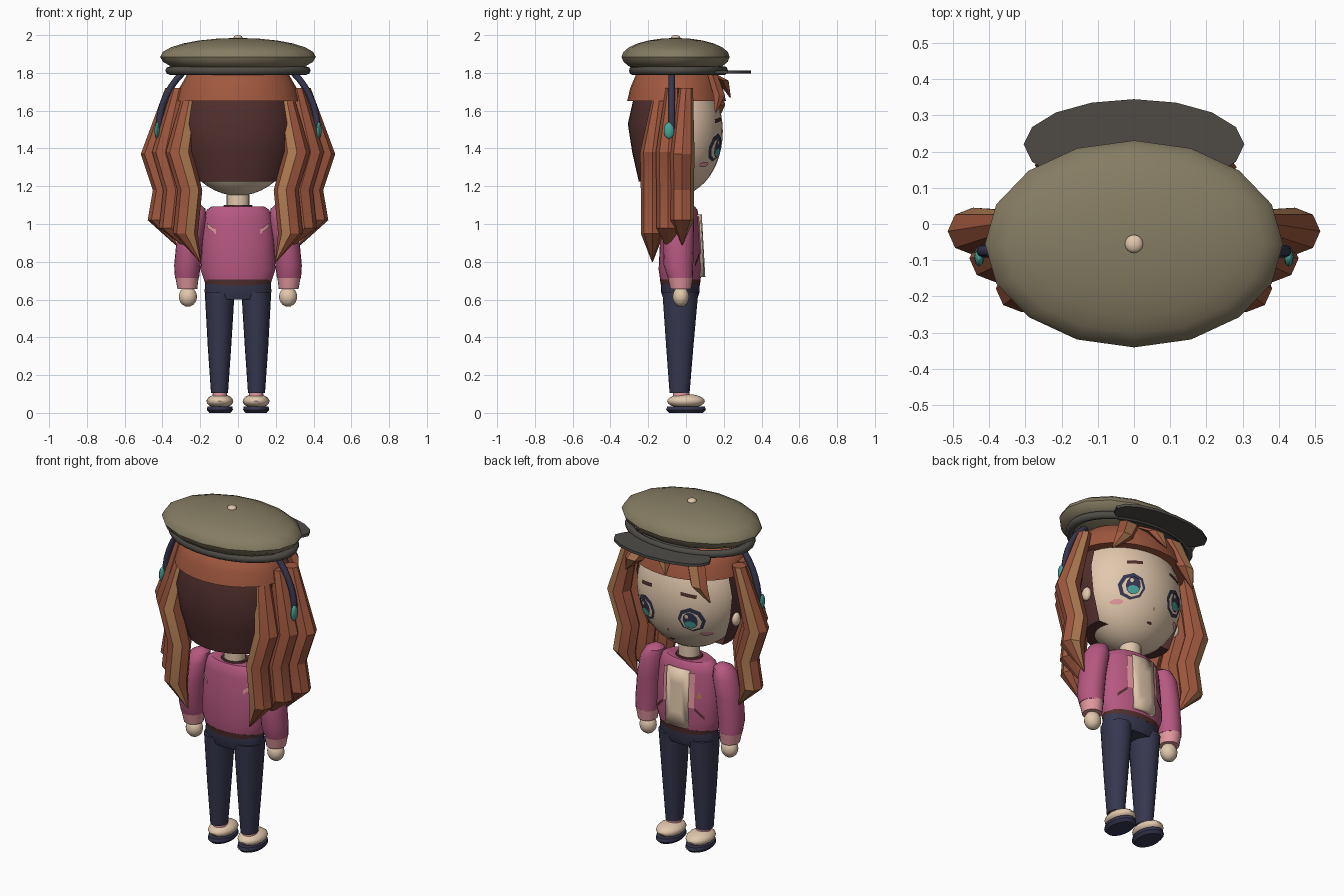
import bpy, bmesh
from math import sin, cos, pi, sqrt, radians

if "Cube" in bpy.data.objects:
    bpy.data.objects.remove(bpy.data.objects["Cube"])


def srgb(r, g, b):
    return tuple(((c / 255 + 0.055) / 1.055) ** 2.4 for c in (r, g, b)) + (1,)


MATS = {}
for name, rgb in dict(olive=(133, 124, 99), charcoal=(78, 75, 70), auburn=(160, 88, 63),
                      maroon=(82, 48, 46), tan=(178, 125, 83), skin=(226, 200, 173),
                      pink=(182, 88, 128), light_pink=(226, 152, 158),
                      navy=(54, 55, 79), teal=(72, 165, 155)).items():
    MATS[name] = bpy.data.materials.new(name)
    MATS[name].diffuse_color = srgb(*rgb)


def finish(name, bm, *mats, angle=40):
    bmesh.ops.recalc_face_normals(bm, faces=bm.faces)
    me = bpy.data.meshes.new(name)
    bm.to_mesh(me)
    bm.free()
    ob = bpy.data.objects.new(name, me)
    bpy.context.collection.objects.link(ob)
    for m in mats:
        me.materials.append(MATS[m])
    bpy.ops.object.select_all(action='DESELECT')
    ob.select_set(True)
    bpy.context.view_layer.objects.active = ob
    bpy.ops.object.shade_smooth_by_angle(angle=radians(angle))
    return ob


def ellipsoid(name, mat, c, r, seg=16, rings=10):
    bm = bmesh.new()
    bmesh.ops.create_uvsphere(bm, u_segments=seg, v_segments=rings, radius=1)
    for v in bm.verts:
        v.co = [c[i] + v.co[i] * r[i] for i in range(3)]
    return finish(name, bm, mat)


def loft(name, rings, mats, n=20, arc=None, stripe=None, angle=40):
    """Elliptical rings (cx, cy, z, rx, ry); stripe lists side columns in the second colour."""
    bm = bmesh.new()
    a0, a1 = arc or (0, 2 * pi)
    cnt = n + 1 if arc else n
    loops = [[bm.verts.new((cx + rx * cos(a0 + (a1 - a0) * i / n),
                            cy + ry * sin(a0 + (a1 - a0) * i / n), z)) for i in range(cnt)]
             for cx, cy, z, rx, ry in rings]
    for lo, hi in zip(loops, loops[1:]):
        for i in range(n):
            j = (i + 1) % cnt
            f = bm.faces.new((lo[i], lo[j], hi[j], hi[i]))
            f.material_index = 1 if stripe and i in stripe else 0
    bm.faces.new(loops[0])
    bm.faces.new(loops[-1])
    return finish(name, bm, *mats, angle=angle)


def decal(name, mat, cx, cz, outline, surf, k):
    """Thin patch following a curved surface y = surf(x, z, k)."""
    bm = bmesh.new()
    vert = lambda dx, dz: bm.verts.new((cx + dx, surf(cx + dx, cz + dz, k), cz + dz))
    mid = vert(0, 0)
    inner, outer = ([vert(x * s, z * s) for x, z in outline] for s in (0.5, 1))
    for i in range(len(outline)):
        j = i - 1
        bm.faces.new((mid, inner[j], inner[i]))
        bm.faces.new((inner[j], outer[j], outer[i], inner[i]))
    return finish(name, bm, mat)


def oval(rx, rz, n=12):
    return [(rx * cos(2 * pi * i / n), rz * sin(2 * pi * i / n)) for i in range(n)]


def bar(w, h, slant=0):
    return [(-w, -h - slant), (0, -h), (w, -h + slant), (w, h + slant), (0, h), (-w, h - slant)]


def torus(name, mat, major, minor, place, n=32, m=8, sweep=2 * pi):
    bm = bmesh.new()
    closed = sweep > 6
    cnt = n if closed else n + 1
    g = [[bm.verts.new(place((major + minor * cos(2 * pi * j / m)) * cos(sweep * i / n),
                             (major + minor * cos(2 * pi * j / m)) * sin(sweep * i / n),
                             minor * sin(2 * pi * j / m))) for j in range(m)] for i in range(cnt)]
    for i in range(n):
        for j in range(m):
            a, b = g[i], g[(i + 1) % cnt]
            bm.faces.new((a[j], b[j], b[(j + 1) % m], a[(j + 1) % m]))
    return finish(name, bm, mat, angle=50)


def face(x, z, k):
    return -0.05 + 0.245 * sqrt(max(0, k * k - (x / 0.31) ** 2 - ((z - 1.49) / 0.34) ** 2))


def chest(x, z, k, side=1):
    d = z - 0.76
    return -0.03 + side * (0.115 - 0.05 * d) * sqrt(max(0, k * k - (x / (0.2 - 0.07 * d)) ** 2))


def back(x, z, k):
    return chest(x, z, k, -1)


# Beret, band, button and brim
ellipsoid('beret', 'olive', (0, -0.055, 1.885), (0.412, 0.286, 0.1), 16, 12)
torus('beret_band', 'charcoal', 0.36, 0.025,
      lambda x, y, z: (x, -0.04 + y * 0.68, 1.812 + z * 0.9))
ellipsoid('beret_button', 'skin', (0, -0.055, 1.985), (0.025, 0.025, 0.015))
loft('beret_brim', [(0, 0.22, 1.796, 0.305, 0.125), (0, 0.22, 1.812, 0.305, 0.125)],
     ['charcoal'], 16)

# Head, neck and hair shells
ellipsoid('head', 'skin', (0, -0.05, 1.49), (0.31, 0.245, 0.34), 32, 24)
loft('neck', [(0, -0.03, 1.06, 0.06, 0.055), (0, -0.03, 1.2, 0.06, 0.055)], ['skin'])
loft('hair_cap', [(0, -0.05, 1.65, 0.33, 0.262), (0, -0.05, 1.72, 0.31, 0.245),
                  (0, -0.05, 1.79, 0.27, 0.215), (0, -0.05, 1.83, 0.18, 0.15)], ['auburn'], 28)
loft('back_hair', [(0, -0.05, 1.225, 0.25, 0.2), (0, -0.05, 1.38, 0.3, 0.235),
                   (0, -0.05, 1.53, 0.322, 0.258), (0, -0.05, 1.655, 0.29, 0.23)],
     ['maroon'], 20, arc=(radians(-195), radians(15)))

# Headband arc with gems at both ends
torus('headband', 'navy', 0.42, 0.017, lambda x, y, z: (x, -0.075 + z, 1.5 + y), 28, 8, pi)

# Fringe spikes: base x, tip x, tip z
for i, (bx, tx, tz) in enumerate([(0.15, 0.28, 1.59), (0.05, -0.03, 1.67), (-0.15, -0.27, 1.54)]):
    mx, mz = (bx + tx) / 2, tz + 0.09
    yt = 0.235 - 1.0 * tx * tx
    loft(f'fringe_{i}', [(tx, yt, tz, 0.004, 0.004), (mx, 0.195 - 0.4 * mx * mx, mz, 0.055, 0.035),
                         (bx, 0.14, 1.79, 0.065, 0.03)], ['auburn', 'tan'], 6, stripe=(1,), angle=25)

# Side locks: y, x and z of each bend, from top to tip
LOCKS = [('front', (0.0, -0.02), (0.345, 0.445, 0.385, 0.412, 0.33), (1.72, 1.37, 1.18, 1.02, 0.89), 1),
         ('middle', (-0.07, -0.095), (0.31, 0.385, 0.33, 0.352, 0.265), (1.72, 1.38, 1.18, 0.98, 0.865), 9),
         ('rear', (-0.135, -0.178), (0.25, 0.312, 0.255, 0.278, 0.2), (1.70, 1.38, 1.18, 0.95, 0.8), 5)]
RADII = (0.04, 0.07, 0.066, 0.066, 0.003)

for s, side in ((1, 'right'), (-1, 'left')):
    for lock, (y0, y1), xs, zs, col in LOCKS:
        rings = [(s * x, y0 if i == 0 else y1, z, r, r * 0.93)
                 for i, (x, z, r) in enumerate(zip(xs, zs, RADII))]
        stripe = (col if s > 0 else {1: 2, 5: 6}.get(col, 9),)
        loft(f'{lock}_lock_{side}', rings, ['auburn', 'tan'], 8, stripe=stripe, angle=25)
    ellipsoid(f'gem_{side}', 'teal', (s * 0.428, -0.09, 1.495), (0.014, 0.028, 0.045), 8, 6)
    ellipsoid(f'ear_{side}', 'skin', (s * 0.305, -0.03, 1.38), (0.022, 0.03, 0.04), 12, 8)

    # Face details
    ex = s * 0.145
    decal(f'eye_rim_{side}', 'navy', ex, 1.405, oval(0.07, 0.075, 8), face, 1.015)
    decal(f'eye_white_{side}', 'skin', ex, 1.4, oval(0.054, 0.057, 8), face, 1.03)
    decal(f'iris_{side}', 'navy', ex, 1.405, oval(0.038, 0.05), face, 1.045)
    decal(f'iris_glow_{side}', 'teal', ex, 1.38, oval(0.03, 0.023), face, 1.06)
    decal(f'eye_glint_{side}', 'skin', ex + 0.014, 1.43, oval(0.01, 0.012, 8), face, 1.06)
    decal(f'brow_{side}', 'maroon', s * 0.135, 1.55, bar(0.042, 0.01, -s * 0.006), face, 1.02)
    decal(f'blush_{side}', 'light_pink', s * 0.2, 1.315, oval(0.028, 0.014), face, 1.02)

    # Arms and hands
    loft(f'sleeve_{side}', [(s * 0.27, -0.03, 0.715, 0.064, 0.066), (s * 0.268, -0.04, 0.78, 0.07, 0.078),
                            (s * 0.255, -0.04, 0.92, 0.07, 0.082), (s * 0.235, -0.035, 1.03, 0.068, 0.078),
                            (s * 0.222, -0.03, 1.08, 0.05, 0.055), (s * 0.215, -0.03, 1.1, 0.02, 0.02)], ['pink'])
    loft(f'cuff_{side}', [(s * 0.268, -0.028, 0.655, 0.052, 0.055), (s * 0.27, -0.03, 0.72, 0.062, 0.067)],
         ['light_pink'])
    ellipsoid(f'hand_{side}', 'skin', (s * 0.265, -0.027, 0.615), (0.048, 0.044, 0.053))

    # Legs, socks and shoes
    loft(f'leg_{side}', [(s * 0.098, -0.034, 0.105, 0.045, 0.053), (s * 0.098, -0.033, 0.35, 0.062, 0.072),
                         (s * 0.097, -0.03, 0.64, 0.079, 0.095)], ['navy'])
    loft(f'sock_{side}', [(s * 0.096, -0.025, 0.07, 0.04, 0.045), (s * 0.096, -0.025, 0.125, 0.036, 0.043)],
         ['light_pink'])
    ellipsoid(f'shoe_{side}', 'skin', (s * 0.096, 0, 0.062), (0.071, 0.1, 0.038))
    loft(f'sole_{side}', [(s * 0.096, 0, 0, 0.056, 0.088), (s * 0.096, 0, 0.016, 0.069, 0.105),
                          (s * 0.096, 0, 0.034, 0.066, 0.1)], ['navy'])

    # Jacket trim
    decal(f'lapel_{side}', 'light_pink', s * 0.085, 0.94, bar(0.016, 0.1), chest, 1.05)
    decal(f'pocket_{side}', 'maroon', s * 0.128, 0.81, bar(0.026, 0.009, -s * 0.025), chest, 1.03)
    decal(f'back_mark_{side}', 'light_pink', s * 0.14, 0.975, bar(0.024, 0.012, s * 0.018), back, 1.05)

decal('nose', 'tan', 0, 1.315, oval(0.006, 0.01, 6), face, 1.02)
decal('mouth', 'maroon', 0, 1.245, oval(0.018, 0.007, 8), face, 1.02)

# Jacket body, hem, neckline, shirt front and badge
loft('jacket', [(0, -0.03, 0.7, 0.178, 0.106), (0, -0.03, 0.76, 0.198, 0.115), (0, -0.03, 0.9, 0.192, 0.108),
                (0, -0.03, 1.03, 0.18, 0.1), (0, -0.03, 1.075, 0.165, 0.09), (0, -0.03, 1.092, 0.14, 0.078)],
     ['pink'], 28)
loft('jacket_hem', [(0, -0.03, 0.675, 0.172, 0.103), (0, -0.03, 0.705, 0.179, 0.108)], ['maroon'], 28)
loft('neckline', [(0, -0.03, 1.085, 0.08, 0.066), (0, -0.03, 1.1, 0.075, 0.062)], ['maroon'])
shirt = decal('shirt_front', 'skin', 0, 0.885, bar(0.07, 0.165), chest, 1.13)
sol = shirt.modifiers.new('thickness', 'SOLIDIFY')
sol.thickness, sol.offset = 0.03, -1 if shirt.data.polygons[0].normal.y > 0 else 1
decal('badge', 'tan', -0.125, 0.915, [(-0.016, -0.018), (0.016, -0.018), (0, 0.022)], chest, 1.04)

# Hips
loft('hips', [(0, -0.03, 0.6, 0.165, 0.088), (0, -0.03, 0.64, 0.177, 0.102), (0, -0.03, 0.685, 0.174, 0.103)],
     ['navy'], 28)

for m in bpy.data.materials:
    if m.users and not m.is_grease_pencil:
        m.use_nodes = True
        m.node_tree.nodes["Principled BSDF"].inputs["Base Color"].default_value = m.diffuse_color
